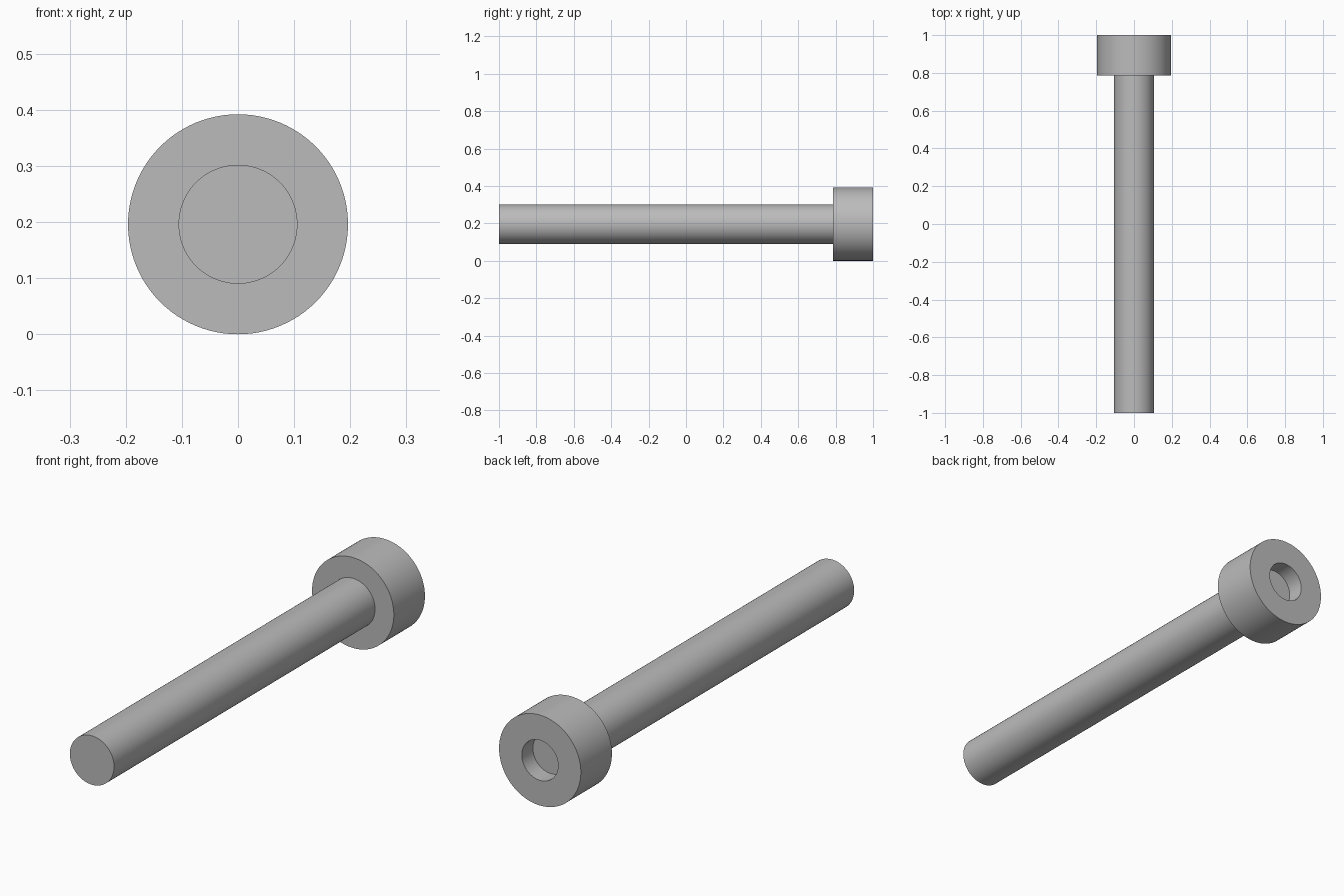
import bpy, bmesh
from math import pi, radians

cube = bpy.data.objects.get("Cube")
if cube:
    bpy.data.objects.remove(cube, do_unlink=True)

HEAD_R, SHAFT_R, SOCKET_R = 0.196, 0.106, 0.087
FRONT, SHOULDER, BACK = -1.0, 0.787, 1.0
SOCKET_FLOOR = BACK - 0.076

steel = bpy.data.materials.new("grey_steel")
steel.use_nodes = True
colour = (0.5, 0.5, 0.5, 1)
steel.diffuse_color = colour
steel.node_tree.nodes["Principled BSDF"].inputs["Base Color"].default_value = colour


def lathe(name, profile, steps=96):
    """Revolve (radius, y) points around the long axis."""
    bm = bmesh.new()
    verts = [bm.verts.new((r, y, 0)) for r, y in profile]
    edges = [bm.edges.new(pair) for pair in zip(verts, verts[1:])]
    bmesh.ops.spin(bm, geom=verts + edges, cent=(0, 0, 0), axis=(0, 1, 0),
                   angle=2 * pi, steps=steps)
    bmesh.ops.remove_doubles(bm, verts=bm.verts, dist=1e-5)
    bmesh.ops.recalc_face_normals(bm, faces=bm.faces)
    mesh = bpy.data.meshes.new(name)
    bm.to_mesh(mesh)
    bm.free()
    mesh.materials.append(steel)
    obj = bpy.data.objects.new(name, mesh)
    obj.location.z = HEAD_R
    bpy.context.collection.objects.link(obj)
    bpy.ops.object.select_all(action='DESELECT')
    obj.select_set(True)
    bpy.context.view_layer.objects.active = obj
    bpy.ops.object.shade_smooth_by_angle(angle=radians(30))
    return obj


# Plain round shaft, seated slightly inside the head
lathe("shaft", [(0, FRONT), (SHAFT_R, FRONT),
                (SHAFT_R, SHOULDER + 0.02), (0, SHOULDER + 0.02)])

# Cylindrical head with a round blind socket in the back
lathe("head", [(0, SHOULDER), (HEAD_R, SHOULDER), (HEAD_R, BACK),
               (SOCKET_R, BACK), (SOCKET_R, SOCKET_FLOOR), (0, SOCKET_FLOOR)])
